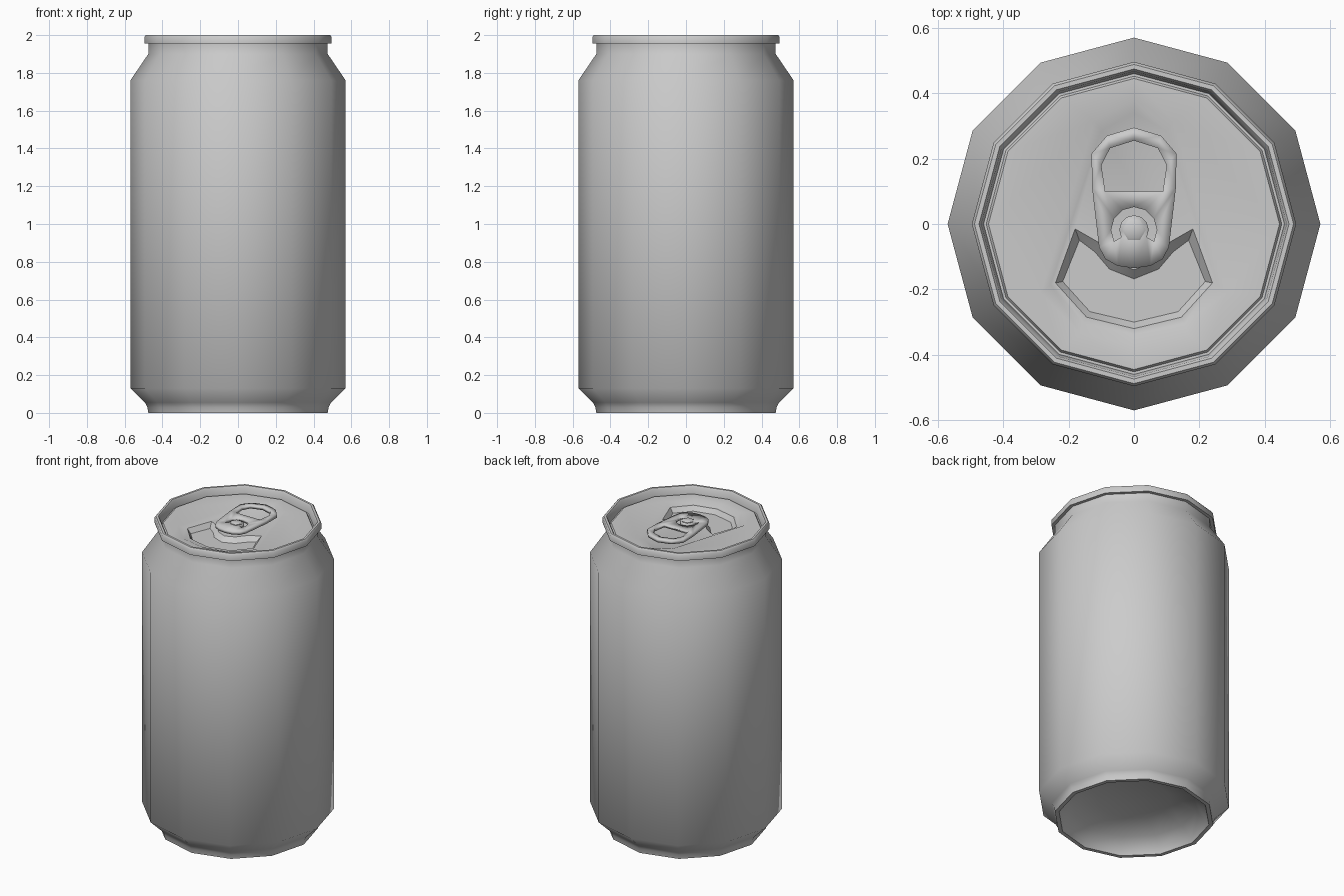
import bpy, bmesh, math

if "Cube" in bpy.data.objects:
    bpy.data.objects.remove(bpy.data.objects["Cube"])

SIDES = 12
LID_Z, PANEL_Z, MOUTH_Z = 1.957, 1.942, 1.912


def finish(name, bm, angle):
    bmesh.ops.remove_doubles(bm, verts=bm.verts, dist=1e-5)
    me = bpy.data.meshes.new(name)
    bm.to_mesh(me)
    bm.free()
    ob = bpy.data.objects.new(name, me)
    bpy.context.collection.objects.link(ob)
    bpy.ops.object.select_all(action='DESELECT')
    bpy.context.view_layer.objects.active = ob
    ob.select_set(True)
    bpy.ops.object.shade_smooth_by_angle(angle=math.radians(angle))
    return ob


def circle(r, n=SIDES):
    return [(r * math.cos(2 * math.pi * i / n), r * math.sin(2 * math.pi * i / n)) for i in range(n)]


def mirrored(half):
    return half + [(-x, y) for x, y in reversed(half) if x > 0]


def ring(bm, pts, z):
    return [bm.verts.new((x, y, z)) for x, y in pts]


def bridge(bm, a, b):
    n = len(a)
    for i in range(n):
        bm.faces.new((a[i], a[(i + 1) % n], b[(i + 1) % n], b[i]))


def fill(bm, *loops):
    """Fill the flat area inside the first loop, leaving the others as holes."""
    edges = []
    for lp in loops:
        for i, v in enumerate(lp):
            w = lp[(i + 1) % len(lp)]
            edges.append(bm.edges.get((v, w)) or bm.edges.new((v, w)))
    bmesh.ops.triangle_fill(bm, use_beauty=True, edges=edges, normal=(0, 0, 1))


def face_up(bm):
    bm.normal_update()
    for f in bm.faces:
        if f.normal.z < 0:
            f.normal_flip()


# Can wall, from the domed underside up over the rolled rim
profile = [(0.22, 0.125), (0.37, 0.085), (0.435, 0.03), (0.45, 0.0), (0.475, 0.0),
           (0.48, 0.03), (0.493, 0.055), (0.57, 0.13), (0.57, 1.76), (0.475, 1.90),
           (0.475, 1.955), (0.496, 1.955), (0.496, 1.99), (0.488, 2.0), (0.474, 2.0),
           (0.467, 1.99), (0.46, 1.945), (0.452, 1.945), (0.445, LID_Z)]
bm = bmesh.new()
rings = [ring(bm, circle(r), z) for r, z in profile]
for a, b in zip(rings, rings[1:]):
    bridge(bm, a, b)
tip = bm.verts.new((0, 0, 0.14))
for i in range(SIDES):
    bm.faces.new((tip, rings[0][(i + 1) % SIDES], rings[0][i]))
bmesh.ops.recalc_face_normals(bm, faces=bm.faces)
finish("can_body", bm, 50)

# Lid with a shallow pressed panel and the sunken mouth
panel_outer = mirrored([(0, .38), (.12, .315), (.285, -.21), (.165, -.335), (0, -.37)])
panel_inner = mirrored([(0, .34), (.10, .285), (.255, -.185), (.155, -.303), (0, -.338)])
mouth_top = mirrored([(0, -.14), (.06, -.115), (.11, -.055), (.18, -.015),
                      (.24, -.18), (.145, -.285), (0, -.32)])
mouth_low = mirrored([(0, -.168), (.075, -.138), (.12, -.085), (.167, -.05),
                      (.218, -.176), (.135, -.268), (0, -.30)])
bm = bmesh.new()
edge = ring(bm, circle(.445), LID_Z)
outer = ring(bm, panel_outer, LID_Z)
inner = ring(bm, panel_inner, PANEL_Z)
top = ring(bm, mouth_top, PANEL_Z)
low = ring(bm, mouth_low, MOUTH_Z)
fill(bm, edge, outer)
bridge(bm, outer, inner)
fill(bm, inner, top)
bridge(bm, top, low)
fill(bm, low)
face_up(bm)
finish("lid", bm, 40)

# Pull tab with finger hole and C-shaped slot round the rivet
tab = mirrored([(0, .295), (.083, .27), (.13, .215), (.128, .11), (.107, -.07),
                (.088, -.107), (.05, -.128), (0, -.135)])
finger_hole = mirrored([(0, .255), (.073, .232), (.10, .18), (.088, .10)])
angles = [math.radians(a) for a in range(-30, 211, 30)]
slot = [(.07 * math.cos(a), -.018 + .07 * math.sin(a)) for a in angles]
slot += [(.045 * math.cos(a), -.018 + .045 * math.sin(a)) for a in reversed(angles)]
bm = bmesh.new()
fill(bm, *[ring(bm, pts, 1.96) for pts in (tab, finger_hole, slot)])
face_up(bm)
ob = finish("pull_tab", bm, 40)
mod = ob.modifiers.new("thickness", 'SOLIDIFY')
mod.thickness = 0.02
mod.offset = 1

# Rivet: a hexagonal stud standing on the panel
bm = bmesh.new()
stud = [ring(bm, [(x, y - .018) for x, y in circle(r, 6)], z)
        for r, z in ((.036, PANEL_Z), (.036, 1.984), (.028, 1.989))]
for a, b in zip(stud, stud[1:]):
    bridge(bm, a, b)
bm.faces.new(stud[-1])
finish("rivet", bm, 40)
